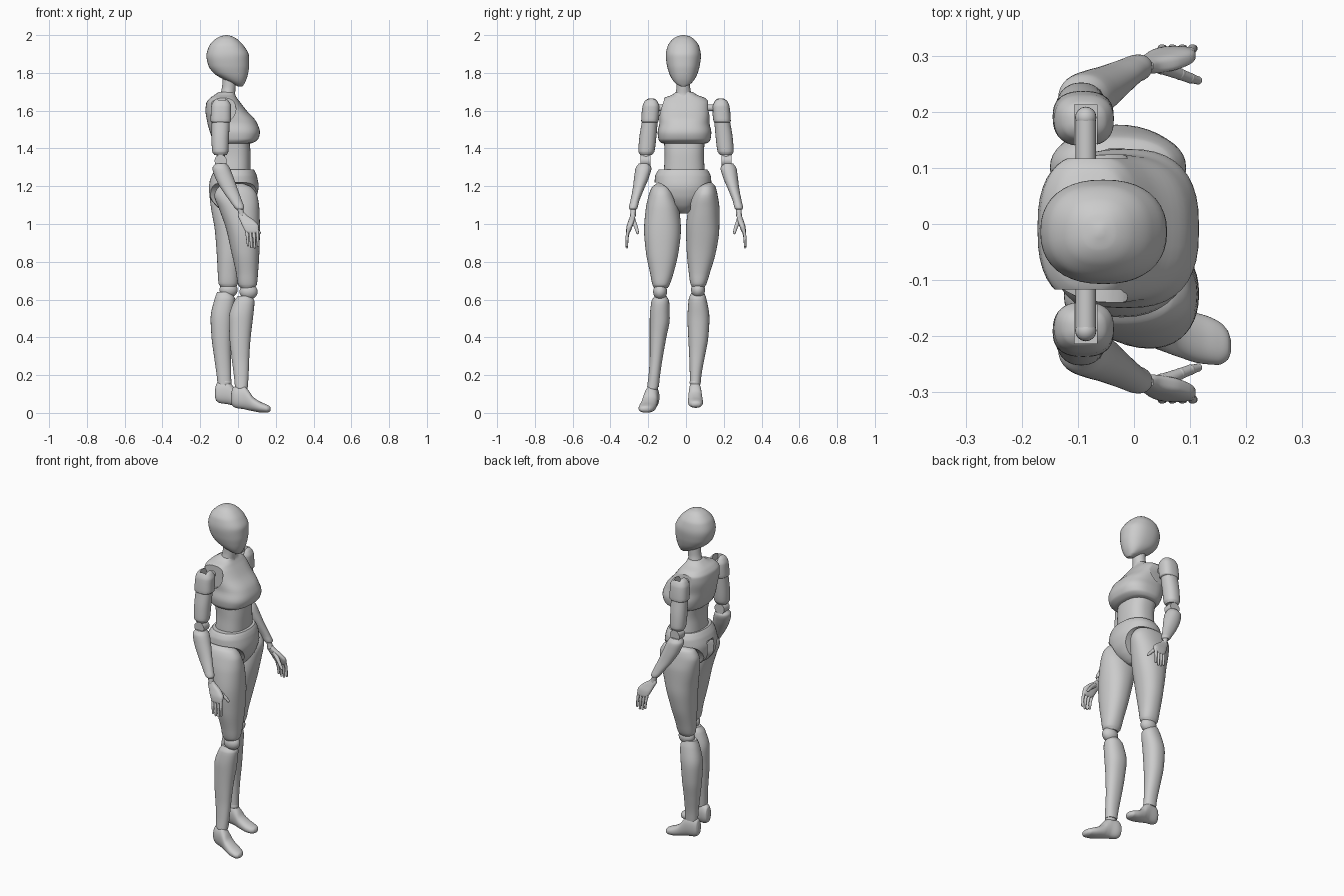
import bpy, bmesh, math
from mathutils import Vector, Matrix


def finish(name, bm):
    bmesh.ops.recalc_face_normals(bm, faces=bm.faces)
    me = bpy.data.meshes.new(name)
    bm.to_mesh(me)
    bm.free()
    ob = bpy.data.objects.new(name, me)
    bpy.context.collection.objects.link(ob)
    return ob


def densify(rings, steps=5):
    """Monotone cubic interpolation of the rings along their first value."""
    t = [r[0] for r in rings]
    n = len(rings)
    cols = []
    for c in range(1, 5):
        v = [r[c] for r in rings]
        d = [(v[i + 1] - v[i]) / (t[i + 1] - t[i]) for i in range(n - 1)]
        m = [d[0]] + [2 * a * b / (a + b) if a * b > 0 else 0
                      for a, b in zip(d, d[1:])] + [d[-1]]
        cols.append((v, m))
    out = []
    for i in range(n - 1):
        h = t[i + 1] - t[i]
        for k in range(steps + (i == n - 2)):
            u = k / steps
            row = [t[i] + u * h]
            for v, m in cols:
                row.append(v[i] * (2*u**3 - 3*u*u + 1) + v[i+1] * (3*u*u - 2*u**3)
                           + h * (m[i] * (u**3 - 2*u*u + u) + m[i+1] * (u**3 - u*u)))
            out.append(row)
    return out


def loft(name, rings, p=2.2, axis='z', s=1, seg=40):
    """rings: (z, x0, x1, y0, y1), or (x, z0, z1, y0, y1) when axis is 'x'."""
    bm = bmesh.new()
    loops = []
    for t, a0, a1, b0, b1 in densify(rings):
        loop = []
        for k in range(seg):
            g = 2 * math.pi * k / seg
            c, q = math.cos(g), math.sin(g)
            a = (a0 + a1) / 2 + (a1 - a0) / 2 * math.copysign(abs(c) ** (2 / p), c)
            b = (b0 + b1) / 2 + (b1 - b0) / 2 * math.copysign(abs(q) ** (2 / p), q)
            loop.append(bm.verts.new((a, b * s, t) if axis == 'z' else (t, b * s, a)))
        loops.append(loop)
    for l0, l1 in zip(loops, loops[1:]):
        for k in range(seg):
            j = (k + 1) % seg
            bm.faces.new((l0[k], l0[j], l1[j], l1[k]))
    bm.faces.new(loops[0])
    bm.faces.new(loops[-1])
    return finish(name, bm)


def centred(rows, yc):
    return [(z, x0, x1, yc - h, yc + h) for z, x0, x1, h in rows]


def ellipsoid(name, loc, rad):
    bm = bmesh.new()
    bmesh.ops.create_uvsphere(bm, u_segments=28, v_segments=16, radius=1,
                              matrix=Matrix.Translation(loc) @ Matrix.Diagonal((*rad, 1)))
    return finish(name, bm)


def rod(name, pts, radii, s=1, balls=True):
    bm = bmesh.new()
    pts = [Vector((x, y * s, z)) for x, y, z in pts]
    for a, b, r0, r1 in zip(pts, pts[1:], radii, radii[1:]):
        m = Matrix.Translation((a + b) / 2) @ (b - a).to_track_quat('Z', 'Y').to_matrix().to_4x4()
        bmesh.ops.create_cone(bm, cap_ends=True, segments=24, radius1=r0, radius2=r1,
                              depth=(b - a).length, matrix=m)
    if balls:
        for a, r in zip(pts, radii):
            bmesh.ops.create_uvsphere(bm, u_segments=16, v_segments=10, radius=r * 1.06,
                                      matrix=Matrix.Translation(a))
    return finish(name, bm)


def box(name, lo, hi):
    bm = bmesh.new()
    lo, hi = Vector(lo), Vector(hi)
    bmesh.ops.create_cube(bm, size=1, matrix=Matrix.Translation((lo + hi) / 2)
                          @ Matrix.Diagonal((*(abs(v) for v in hi - lo), 1)))
    return finish(name, bm)


def cut(ob, cutter):
    mod = ob.modifiers.new('cut', 'BOOLEAN')
    mod.operation, mod.object, mod.solver = 'DIFFERENCE', cutter, 'EXACT'
    me = bpy.data.meshes.new_from_object(ob.evaluated_get(bpy.context.evaluated_depsgraph_get()))
    ob.modifiers.clear()
    ob.data = me
    bpy.data.objects.remove(cutter)


# head and neck
loft('head', centred([(1.728, .0, .024, .012), (1.74, -.022, .032, .036), (1.77, -.085, .046, .062),
                      (1.80, -.13, .054, .076), (1.84, -.157, .059, .087), (1.89, -.167, .058, .093),
                      (1.94, -.154, .033, .084), (1.975, -.125, .0, .06), (1.993, -.095, -.03, .034),
                      (2.0, -.066, -.056, .006)], -.014), 2.3)
loft('neck', centred([(1.65, -.115, .0, .06), (1.69, -.093, -.015, .042), (1.73, -.084, -.012, .036),
                      (1.79, -.08, -.01, .036)], -.014), 2)

# chest with shallow shoulder sockets
chest = loft('chest', centred([(1.422, -.10, .04, .095), (1.43, -.12, .08, .124), (1.45, -.135, .107, .138),
                               (1.485, -.148, .116, .142), (1.54, -.163, .098, .132), (1.60, -.172, .046, .134),
                               (1.64, -.168, .015, .132), (1.665, -.15, -.004, .112),
                               (1.683, -.125, -.015, .068), (1.70, -.10, -.02, .042)], -.008), 2.6)
for s in (1, -1):
    cut(chest, rod('socket_cutter', [(-.085, .117, 1.61), (-.085, .2, 1.61)], [.074, .074], s, False))

# waist
loft('waist', centred([(1.22, -.11, .066, .105), (1.27, -.108, .067, .108), (1.36, -.105, .067, .104),
                       (1.45, -.12, .06, .108)], -.009), 2.5)

# pelvis with a rear cleft and leg openings
pelvis = loft('pelvis', centred([(1.055, -.05, .02, .02), (1.07, -.085, .045, .045), (1.10, -.125, .075, .085),
                                 (1.15, -.153, .1, .14), (1.20, -.155, .109, .151), (1.25, -.142, .101, .148),
                                 (1.275, -.128, .092, .138), (1.288, -.118, .084, .128)], -.016), 2.3)
for v in pelvis.data.vertices:
    if v.co.x < -.05 and v.co.z < 1.23:
        v.co.x += .025 * math.exp(-((v.co.y + .016) / .014) ** 2)
for yc in (-.165, .133):
    bm = bmesh.new()
    bmesh.ops.create_cone(bm, cap_ends=True, segments=48, radius1=1, radius2=1, depth=.6,
                          matrix=Matrix.Translation((0, yc, 1.07)) @ Matrix.Diagonal((1, .11, .15, 1))
                          @ Matrix.Rotation(math.pi / 2, 4, 'Y'))
    cut(pelvis, finish('leg_cutter', bm))

# forward leg
loft('front_thigh', [(.66, .015, .085, -.168, -.098), (.68, .0, .1, -.178, -.086), (.74, -.01, .106, -.19, -.066),
                     (.85, -.035, .113, -.212, -.04), (.97, -.062, .116, -.222, -.027),
                     (1.08, -.1, .113, -.213, -.036), (1.15, -.125, .102, -.198, -.058),
                     (1.195, -.105, .072, -.18, -.08), (1.215, -.06, .025, -.155, -.11)])
loft('front_calf', [(.137, -.016, .052, -.206, -.144), (.2, -.022, .056, -.198, -.137),
                    (.3, -.035, .06, -.192, -.122), (.4, -.045, .067, -.192, -.104), (.5, -.048, .079, -.192, -.086),
                    (.59, -.022, .087, -.183, -.089), (.62, .0, .07, -.165, -.105)])
ellipsoid('front_knee', (.056, -.137, .642), (.048, .037, .042))

# rear leg
loft('rear_thigh', [(.665, -.09, -.012, .032, .098), (.685, -.103, .0, .023, .109), (.74, -.107, .007, .015, .126),
                    (.85, -.113, .027, .004, .158), (.97, -.123, .055, .0, .176), (1.08, -.142, .08, .012, .177),
                    (1.15, -.15, .093, .032, .168), (1.2, -.128, .07, .055, .155), (1.22, -.08, .02, .085, .135)])
loft('rear_calf', [(.15, -.108, -.035, .02, .077), (.2, -.113, -.036, .02, .082), (.3, -.127, -.036, .017, .1),
                   (.4, -.14, -.032, .012, .118), (.5, -.145, -.026, .008, .124), (.6, -.125, -.016, .014, .109),
                   (.64, -.11, -.035, .03, .095)])
ellipsoid('rear_knee', (-.05, .064, .652), (.048, .037, .042))


# feet and ankles
def foot(name, dx, dz, yc, yaw, w):
    rows = [(-.036, .055, .10, .014), (-.03, .038, .128, .026), (-.01, .026, .142, .033), (.03, .02, .143, .036),
            (.055, .014, .12, .039), (.08, .009, .085, .042), (.12, .002, .058, .044), (.15, .001, .045, .039),
            (.167, .006, .036, .026), (.173, .014, .027, .01)]
    loft(name, [(x + dx, a + dz, b + dz, yc + yaw * x - h * w, yc + yaw * x + h * w)
                for x, a, b, h in rows], 2.2, 'x')
    ellipsoid(name + '_ankle', (.019 + dx, yc, .135 + dz), (.032, .028, .025))


foot('front_foot', 0, 0, -.176, -.24, 1)
foot('rear_foot', -.085, .026, .047, .03, .9)

# arms, mirrored across y
for s, side in ((1, 'left'), (-1, 'right')):
    cap = loft(side + '_shoulder', [(1.538, -.138, -.043, .15, .233), (1.545, -.145, -.036, .145, .237),
                                    (1.62, -.142, -.036, .139, .231), (1.65, -.13, -.048, .15, .219),
                                    (1.664, -.112, -.066, .165, .203), (1.668, -.095, -.083, .178, .19)], 2.5, s=s)
    cut(cap, box('slot_cutter', (-.106, .12 * s, 1.59), (-.066, .213 * s, 1.7)))
    rod(side + '_shoulder_link', [(-.086, .1, 1.615), (-.086, .19, 1.615)], [.018, .018], s)
    loft(side + '_upper_arm', [(1.365, -.125, -.06, .18, .242), (1.385, -.137, -.051, .167, .252),
                               (1.45, -.14, -.048, .158, .248), (1.54, -.139, -.044, .15, .234)], s=s)
    rod(side + '_elbow_hinge', [(-.092, .187, 1.335), (-.092, .24, 1.335)], [.032, .032], s, False)
    rod(side + '_elbow_link', [(-.092, .21, 1.38), (-.092, .217, 1.29)], [.022, .022], s)
    loft(side + '_forearm', [(1.078, -.01, .028, .262, .298), (1.085, -.017, .033, .257, .302),
                             (1.12, -.042, .022, .248, .295), (1.18, -.085, .0, .224, .283),
                             (1.25, -.123, -.025, .195, .274), (1.295, -.135, -.043, .183, .267),
                             (1.32, -.12, -.06, .195, .25)], 2.1, s=s)
    # hand
    rod(side + '_wrist', [(.01, .28, 1.085), (.019, .28, 1.05)], [.015, .015], s)
    loft(side + '_palm', [(.952, .05, .1, .299, .315), (.962, .038, .108, .293, .317), (.985, .026, .11, .284, .315),
                          (1.02, .01, .084, .272, .304), (1.045, .0, .048, .268, .295),
                          (1.06, .005, .035, .273, .29)], 2.8, s=s)
    for i in range(4):
        x, z = .046 + .018 * i, .958 + .004 * i
        tip = (.888, .878, .877, .886)[i]
        rod(f'{side}_finger_{i + 1}', [(x, .306, z), (x + .004, .312, (z + tip) / 2 + .006),
                                       (x + .007, .313, tip)], [.0085, .0078, .006], s)
    rod(side + '_thumb', [(.05, .281, 1.02), (.082, .267, .99), (.1, .26, .97), (.114, .256, .953)],
        [.014, .01, .009, .007], s)

# smooth shading with sharp joint edges
for ob in bpy.data.objects:
    ob.select_set(True)
bpy.context.view_layer.objects.active = pelvis
bpy.ops.object.shade_smooth_by_angle(angle=math.radians(40))
